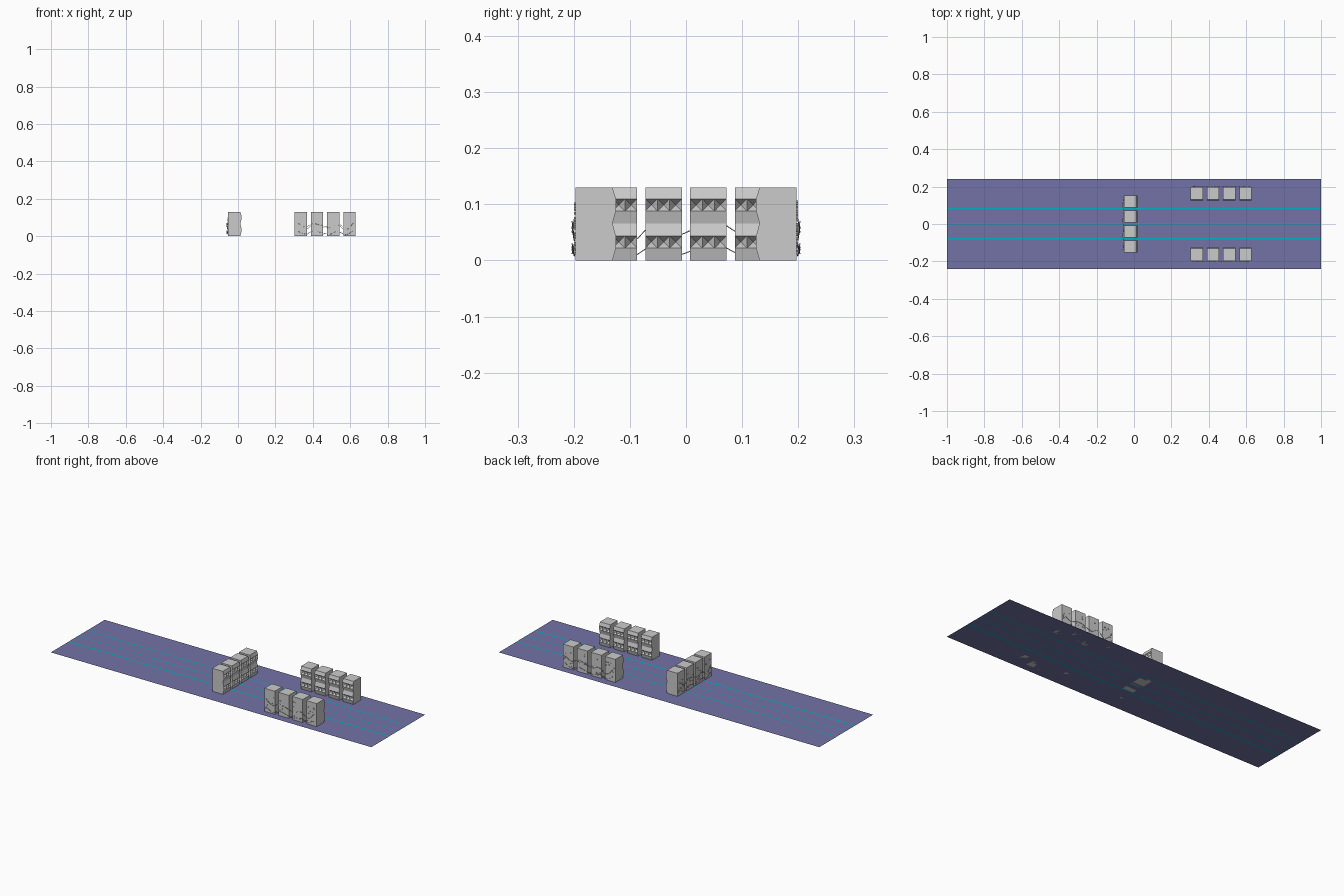
import bpy, bmesh, math, random
from mathutils import Vector, Matrix

if "Cube" in bpy.data.objects:
    bpy.data.objects.remove(bpy.data.objects["Cube"])

random.seed(4)
W, H, D, BAND = 0.065, 0.13, 0.066, 0.072


def material(name, rgb):
    m = bpy.data.materials.new(name)
    m.diffuse_color = (*rgb, 1)
    m.use_nodes = True
    m.node_tree.nodes["Principled BSDF"].inputs["Base Color"].default_value = m.diffuse_color
    return m


purple = material("floor_purple", (0.17, 0.17, 0.38))
cyan = material("line_cyan", (0.0, 0.45, 0.55))


def add_object(name, bm, matrix=Matrix(), mat=None):
    me = bpy.data.meshes.new(name)
    bm.to_mesh(me)
    bm.free()
    ob = bpy.data.objects.new(name, me)
    ob.matrix_world = matrix
    if mat:
        me.materials.append(mat)
    bpy.context.collection.objects.link(ob)
    return ob


def strip(name, y0, y1, mat):
    bm = bmesh.new()
    bm.faces.new([bm.verts.new((x, y, 0)) for x, y in
                  ((-1, y0), (1, y0), (1, y1), (-1, y1))])
    add_object(name, bm, mat=mat)


# Floor panels separated by inlaid cyan lines
edge = -0.24
for y, half in ((-0.08, 0.004), (0, 0.002), (0.082, 0.003)):
    strip("floor_panel", edge, y - half, purple)
    strip("floor_line", y - half, y + half, cyan)
    edge = y + half
strip("floor_panel", edge, 0.24, purple)


# Cabinet: side profile swept across the width, bands dented into teeth
def cabinet(matrix):
    profile = [(0, 0), (D, 0), (BAND, 0.022), (BAND, 0.044), (D, 0.066),
               (BAND, 0.088), (BAND, 0.11), (D, H), (0, H)]
    bm = bmesh.new()
    cols = 3
    rings = [[bm.verts.new((x, W * (i / cols - 0.5), z)) for x, z in profile]
             for i in range(cols + 1)]
    n = len(profile)
    bands = []
    for a, b in zip(rings, rings[1:]):
        for k in range(n):
            f = bm.faces.new((a[k], a[(k + 1) % n], b[(k + 1) % n], b[k]))
            if k in (2, 5):
                bands.append(f)
    bm.faces.new(rings[0])
    bm.faces.new(rings[-1])
    for v in bmesh.ops.poke(bm, faces=bands)["verts"]:
        v.co.x -= 0.016
    bmesh.ops.recalc_face_normals(bm, faces=bm.faces)
    add_object("cabinet", bm, matrix)


# Small sockets scattered over the back of a cabinet
def sockets(matrix):
    bm = bmesh.new()
    for _ in range(9):
        y = random.uniform(-0.027, 0.027)
        z = random.uniform(0.012, 0.105)
        bmesh.ops.create_cube(bm, size=0.004,
                              matrix=Matrix.Translation((-0.001, y, z)))
    add_object("back_sockets", bm, matrix)


# Loose cable hanging along the backs of a row
def cable(matrix, points):
    cu = bpy.data.curves.new("back_cable", 'CURVE')
    cu.dimensions = '3D'
    cu.bevel_depth = 0.0009
    cu.bevel_resolution = 1
    cu.resolution_u = 6
    sp = cu.splines.new('BEZIER')
    sp.bezier_points.add(len(points) - 1)
    for bp, p in zip(sp.bezier_points, points):
        bp.co = p
        bp.handle_left_type = bp.handle_right_type = 'AUTO'
    ob = bpy.data.objects.new("back_cable", cu)
    ob.matrix_world = matrix
    bpy.context.collection.objects.link(ob)


# Rows of four cabinets: origin of the back plane, turn, spacing
rows = [((-0.054, 0, 0), 0, 0.0797),
        ((0.466, 0.197, 0), -90, 0.087),
        ((0.466, -0.197, 0), 90, 0.087)]
for loc, turn, pitch in rows:
    base = Matrix.Translation(loc) @ Matrix.Rotation(math.radians(turn), 4, 'Z')
    for i in range(4):
        m = base @ Matrix.Translation(((0, (i - 1.5) * pitch, 0)))
        cabinet(m)
        sockets(m)
    for heights in ((0.07, 0.035, 0.06, 0.045, 0.058, 0.066, 0.05, 0.075),
                    (0.03, 0.008, 0.024, 0.01, 0.02, 0.026, 0.012, 0.03)):
        cable(base, [(-0.002 if k % 2 else -0.006, (k - 3.5) * pitch / 2, z)
                     for k, z in enumerate(heights)])
